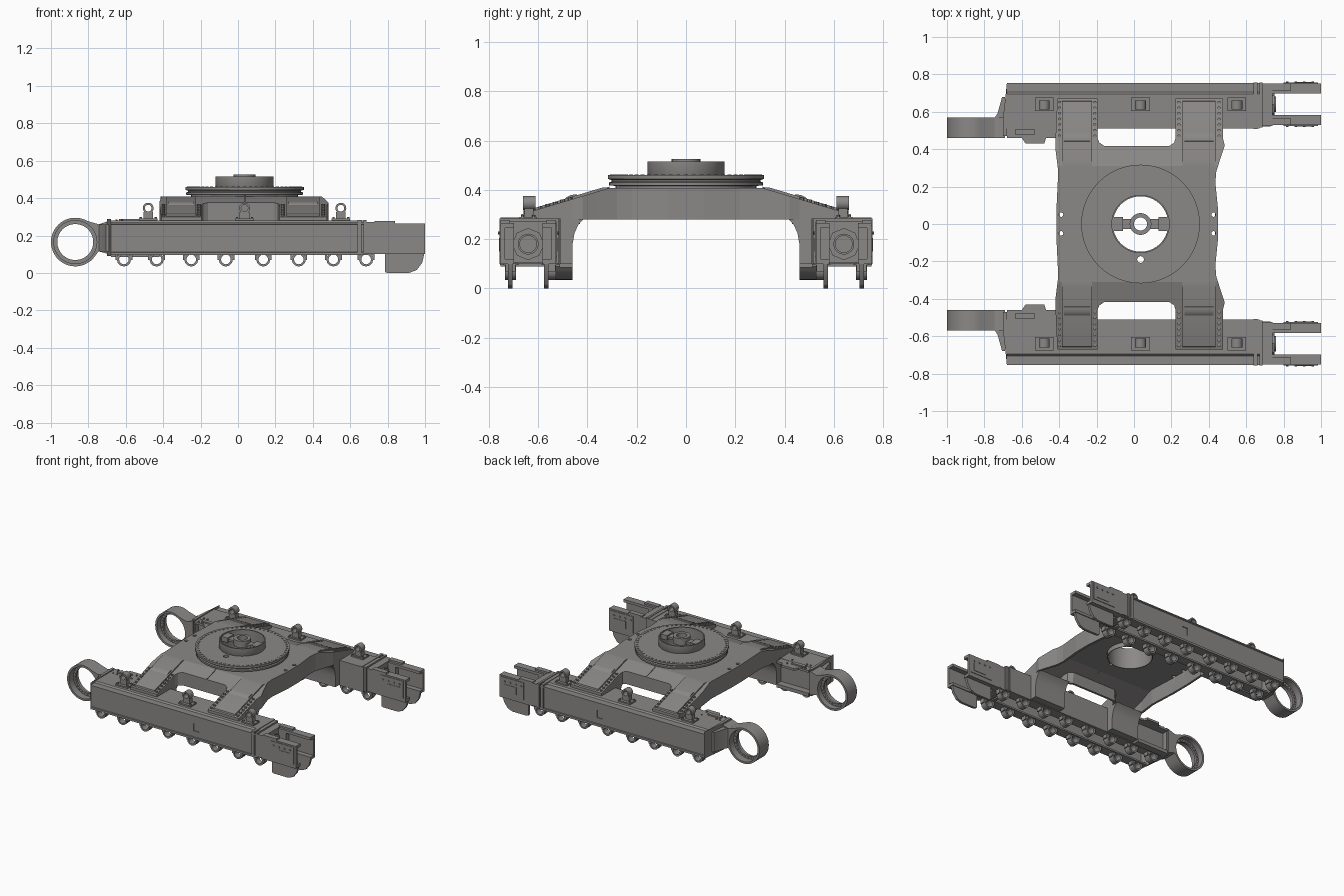
import bpy, bmesh
from math import cos, sin, pi, radians
from mathutils import Vector, Matrix

AX = {'x': Vector((1, 0, 0)), 'y': Vector((0, 1, 0)), 'z': Vector((0, 0, 1))}
steel = bpy.data.materials.new('dark_steel')
steel.diffuse_color = (0.26, 0.25, 0.245, 1)

def box(bm, x0, x1, y0, y1, z0, z1):
    m = Matrix.Translation(((x0+x1)/2, (y0+y1)/2, (z0+z1)/2)) @ Matrix.Diagonal((x1-x0, y1-y0, z1-z0, 1))
    bmesh.ops.create_cube(bm, size=1, matrix=m)

def cyl(bm, c, r, h, axis='z', seg=16):
    m = Matrix.Translation(c) @ Vector((0, 0, 1)).rotation_difference(AX[axis]).to_matrix().to_4x4()
    bmesh.ops.create_cone(bm, cap_ends=True, segments=seg, radius1=r, radius2=r, depth=h, matrix=m)

def prism(bm, pts, axis, lo, hi):
    def co(p, t):
        return {'x': (t, p[0], p[1]), 'y': (p[0], t, p[1]), 'z': (p[0], p[1], t)}[axis]
    a = [bm.verts.new(co(p, lo)) for p in pts]
    b = [bm.verts.new(co(p, hi)) for p in pts]
    bm.faces.new(a)
    bm.faces.new(b)
    for i in range(len(pts)):
        j = (i+1) % len(pts)
        bm.faces.new((a[i], a[j], b[j], b[i]))

def lathe(bm, prof, c, axis='z', seg=64):
    # closed (radius, height) profile swept about an axis through c
    rot = Vector((0, 0, 1)).rotation_difference(AX[axis]).to_matrix()
    rings = [[bm.verts.new(rot @ Vector((r*cos(2*pi*k/seg), r*sin(2*pi*k/seg), h)) + Vector(c)) for r, h in prof]
             for k in range(seg)]
    for k in range(seg):
        a, b = rings[k], rings[(k+1) % seg]
        for i in range(len(prof)):
            j = (i+1) % len(prof)
            bm.faces.new((a[i], a[j], b[j], b[i]))

def tube(bm, c, ro, ri, h, axis='z', seg=48):
    lathe(bm, [(ri, -h/2), (ro, -h/2), (ro, h/2), (ri, h/2)], c, axis, seg)

def finish(name, bm, mirror=False, cut=None, shell=0, angle=32):
    bmesh.ops.recalc_face_normals(bm, faces=bm.faces)
    me = bpy.data.meshes.new(name)
    bm.to_mesh(me)
    bm.free()
    me.materials.append(steel)
    ob = bpy.data.objects.new(name, me)
    bpy.context.collection.objects.link(ob)
    bpy.ops.object.select_all(action='DESELECT')
    ob.select_set(True)
    bpy.context.view_layer.objects.active = ob
    if angle:
        bpy.ops.object.shade_smooth_by_angle(angle=radians(angle))
    if shell:
        s = ob.modifiers.new('shell', 'SOLIDIFY')
        s.thickness, s.offset, s.use_even_offset = shell, -1, True
    if cut:
        b = ob.modifiers.new('cut', 'BOOLEAN')
        b.object, b.operation, b.solver = cut, 'DIFFERENCE', 'EXACT'
    if mirror:
        ob.modifiers.new('mirror', 'MIRROR').use_axis = (False, True, False)
    return ob

def cutter(name, bm):
    ob = finish(name, bm, angle=0)
    ob.hide_render, ob.display_type = True, 'WIRE'
    return ob

new = bmesh.new
CX = 0.035

# centre frame: hollow X-shaped body with sloping legs
def top_z(y):
    return 0.408 - max(0, abs(y) - 0.31) * 0.30

half = [(0.45, 0.07), (0.435, 0.22), (0.44, 0.28), (0.465, 0.36), (0.485, 0.42), (0.475, 0.46), (0.475, 0.67),
        (0.222, 0.67), (0.222, 0.46), (0.215, 0.435), (0.19, 0.418), (-0.16, 0.418), (-0.185, 0.435), (-0.195, 0.46),
        (-0.195, 0.67), (-0.41, 0.67), (-0.42, 0.45), (-0.42, 0.40), (-0.405, 0.28), (-0.415, 0.07)]
bm = new()
prism(bm, half + [(x, -y) for x, y in reversed(half)], 'z', 0.28, 0.6)
for y in (-0.31, 0.31):
    bmesh.ops.bisect_plane(bm, geom=bm.verts[:]+bm.edges[:]+bm.faces[:], plane_co=(0, y, 0), plane_no=(0, 1, 0))
bmesh.ops.delete(bm, geom=[f for f in bm.faces if all(v.co.z < 0.29 for v in f.verts)], context='FACES')
for v in bm.verts:
    if v.co.z > 0.29:
        v.co.z = top_z(v.co.y)
cb = new()
cyl(cb, (CX, 0, 0.4), 0.153, 0.5, seg=64)
cyl(cb, (CX, -0.19, 0.4), 0.018, 0.5)
for s in (-1, 1):
    cyl(cb, (-0.39, s*0.05, 0.4), 0.012, 0.1)
    cyl(cb, (0.425, s*0.05, 0.4), 0.012, 0.1)
finish('centre_frame', bm, cut=cutter('centre_frame_cutter', cb), shell=0.016, angle=0)

# raised leg covers, foot pads and bolt rows
bm = new()
for x0, x1 in ((-0.385, -0.225), (0.26, 0.435)):
    pts = [(y, top_z(y) + d) for y, d in ((0.30, 0), (0.34, 0.010), (0.655, 0.010), (0.66, -0.01), (0.30, -0.01))]
    prism(bm, pts, 'x', x0, x1)
    pad = ((0.43, 0), (0.445, 0.014), (0.465, 0.018), (0.485, 0.014), (0.50, 0))
    prism(bm, [(y, top_z(y)+d) for y, d in pad], 'x', x0+0.01, x1-0.01)
for x in (-0.398, -0.21, 0.24, 0.455):
    for i in range(7):
        y = 0.47 + i*0.03
        cyl(bm, (x, y, top_z(y)+0.003), 0.009, 0.012, seg=8)
finish('leg_covers', bm, mirror=True)

# curved gussets joining legs to track frames, rib seams
bm = new()
for x0, x1 in ((-0.42, -0.195), (0.222, 0.475)):
    prism(bm, [(0.41, 0.285), (0.435, 0.262), (0.452, 0.225), (0.46, 0.18), (0.46, 0.10), (0.512, 0.10), (0.512, 0.285)],
          'x', x0, x1)
prism(bm, [(0.31, 0.413), (0.418, 0.38), (0.418, 0.36), (0.31, 0.39)], 'x', CX-0.004, CX+0.004)
finish('leg_gussets', bm, mirror=True)

# slewing ring with bolt circle
bm = new()
lathe(bm, [(0.152, 0.395), (0.285, 0.395), (0.285, 0.416), (0.312, 0.418), (0.312, 0.43), (0.302, 0.434), (0.302, 0.44),
           (0.317, 0.444), (0.317, 0.46), (0.152, 0.46)], (CX, 0, 0), seg=96)
cb = new()
cyl(cb, (CX, -0.19, 0.43), 0.018, 0.2)
finish('slewing_ring', bm, cut=cutter('slewing_ring_cutter', cb), angle=20)
bm = new()
for k in range(60):
    a = 2*pi*k/60
    cyl(bm, (CX+0.3*cos(a), 0.3*sin(a), 0.459), 0.008, 0.008, seg=8)
finish('ring_bolts', bm)

# rotary joint: thin drum and bridge
bm = new()
lathe(bm, [(0.148, 0.36), (0.153, 0.36), (0.153, 0.455), (0.156, 0.46), (0.156, 0.515), (0.148, 0.515)], (CX, 0, 0))
finish('joint_drum', bm)
bm = new()
tube(bm, (CX, 0, 0.50), 0.058, 0.035, 0.05)
for s in (-1, 1):
    a, b = sorted((CX+s*0.05, CX+s*0.15))
    box(bm, a, b, -0.028, 0.028, 0.485, 0.50)
    a, b = sorted((CX+s*0.095, CX+s*0.146))
    box(bm, a, b, -0.037, 0.037, 0.475, 0.51)
finish('joint_bridge', bm)

# track frame: channel open underneath with bottom flanges
bm = new()
prism(bm, [(0.51, 0.095), (0.51, 0.28), (0.695, 0.28), (0.705, 0.27), (0.755, 0.27), (0.755, 0.262), (0.748, 0.258),
           (0.748, 0.112), (0.755, 0.11), (0.755, 0.095), (0.68, 0.095), (0.68, 0.107), (0.736, 0.107), (0.736, 0.258),
           (0.70, 0.258), (0.69, 0.268), (0.522, 0.268), (0.522, 0.107), (0.585, 0.107), (0.585, 0.095)],
      'x', -0.68, 0.67)
cb = new()
box(cb, 0.16, 0.205, 0.742, 0.80, 0.155, 0.21)
finish('track_frame', bm, mirror=True, cut=cutter('window_cutter', cb), angle=0)

# end plates, rims and hose cover
bm = new()
prism(bm, [(-0.70, 0.47), (-0.68, 0.47), (-0.68, 0.752), (-0.685, 0.70), (-0.70, 0.57)], 'z', 0.09, 0.287)
box(bm, 0.672, 0.688, 0.515, 0.757, 0.10, 0.283)
box(bm, 0.64, 0.66, 0.508, 0.757, 0.10, 0.284)
prism(bm, [(-0.68, 0.46), (-0.60, 0.46), (-0.58, 0.43), (-0.48, 0.43), (-0.47, 0.46), (-0.42, 0.46), (-0.42, 0.512),
           (-0.68, 0.512)], 'z', 0.262, 0.278)
box(bm, -0.68, -0.42, 0.46, 0.512, 0.085, 0.11)
box(bm, -0.635, -0.53, 0.478, 0.506, 0.27, 0.288)
for x in (-0.65, -0.62, -0.50):
    for y in (0.53, 0.47):
        cyl(bm, (x, y, 0.276), 0.006, 0.02, seg=8)
finish('frame_fittings', bm, mirror=True)

# drive motor mounting ring
RX, RZ = -0.87, 0.165
arc = [(RX+0.13*cos(radians(a)), RZ+0.13*sin(radians(a))) for a in range(60, 321, 8)]
bm = new()
prism(bm, arc + [(-0.745, 0.115), (-0.69, 0.10), (-0.69, 0.278), (-0.745, 0.26)], 'y', 0.46, 0.57)
cb = new()
cyl(cb, (RX, 0.5, RZ), 0.115, 0.4, 'y', 64)
finish('motor_mount', bm, mirror=True, cut=cutter('motor_cutter', cb), angle=20)
bm = new()
tube(bm, (RX, 0.51, RZ), 0.117, 0.096, 0.016, 'y', 64)
for k in range(28):
    a = 2*pi*k/28
    cyl(bm, (RX+0.106*cos(a), 0.51, RZ+0.106*sin(a)), 0.005, 0.024, 'y', 8)
prism(bm, [(-0.75, 0.56), (-0.73, 0.59), (-0.705, 0.68), (-0.69, 0.68), (-0.69, 0.56)], 'z', 0.115, 0.26)
finish('motor_flange', bm, mirror=True)

# idler yoke: back block and two channel arms
bm = new()
box(bm, 0.685, 0.74, 0.525, 0.752, 0.105, 0.272)
cyl(bm, (0.745, 0.64, 0.18), 0.065, 0.012, 'x', 8)
tube(bm, (0.75, 0.64, 0.18), 0.042, 0.034, 0.02, 'x', 32)
for s in (-1, 1):
    def span(x0, x1, a, b, z0, z1):
        y0, y1 = sorted((0.64+s*a, 0.64+s*b))
        box(bm, x0, x1, y0, y1, z0, z1)
    span(0.73, 1.0, 0.095, 0.112, 0.105, 0.265)
    span(0.73, 1.0, 0.058, 0.112, 0.245, 0.265)
    span(0.73, 0.84, 0.075, 0.112, 0.265, 0.278)
    span(0.73, 1.0, 0.058, 0.112, 0.10, 0.12)
    span(0.73, 0.80, 0.058, 0.10, 0.11, 0.26)
    span(0.80, 0.985, 0.11, 0.116, 0.13, 0.255)
    span(0.86, 0.96, 0.114, 0.119, 0.15, 0.205)
    for i in range(4):
        cyl(bm, (0.82+i*0.045, 0.64+s*0.116, 0.225), 0.007, 0.012, 'y', 8)
    # track guide blade
    y = 0.64+s*0.073
    prism(bm, [(0.785, 0.11), (0.785, 0.005), (0.80, 0.0), (0.915, 0.0), (0.955, 0.015), (0.985, 0.055), (0.998, 0.11)],
          'y', y-0.009, y+0.009)
finish('idler_yoke', bm, mirror=True)

# track roller brackets under the frame, hexagonal eyes
bm = new()
for x in (-0.61, -0.435, -0.25, -0.065, 0.135, 0.325, 0.51, 0.685):
    for y in (0.55, 0.712):
        tube(bm, (x, y, 0.072), 0.038, 0.026, 0.044, 'y', 12)
        box(bm, x-0.045, x+0.045, y-0.028, y+0.028, 0.096, 0.104)
        for d in (-0.039, 0.039):
            box(bm, x+d-0.006, x+d+0.006, y-0.02, y+0.02, 0.068, 0.098)
finish('roller_brackets', bm, mirror=True)

# carrier roller posts on top
bm = new()
for x in (-0.48, CX, 0.55):
    box(bm, x-0.05, x+0.05, 0.605, 0.675, 0.278, 0.29)
    box(bm, x-0.026, x+0.026, 0.618, 0.654, 0.288, 0.325)
    tube(bm, (x, 0.636, 0.346), 0.029, 0.018, 0.05, 'y', 24)
    for d in (-0.04, 0.04):
        for y in (0.617, 0.663):
            cyl(bm, (x+d, y, 0.293), 0.007, 0.01, seg=6)
finish('carrier_posts', bm, mirror=True)
